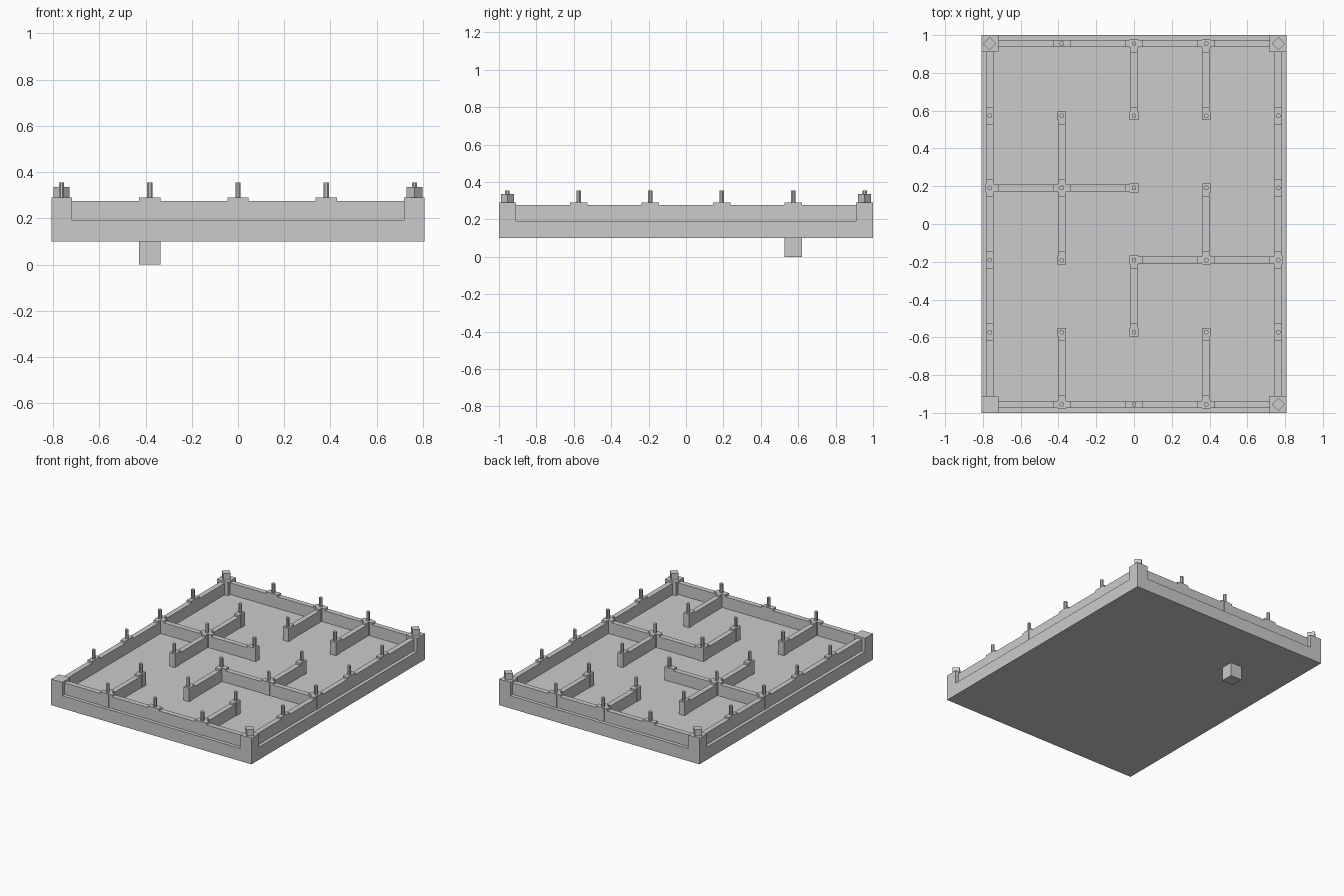
import bpy, bmesh, math
from mathutils import Matrix

cube = bpy.data.objects.get("Cube")
if cube:
    bpy.data.objects.remove(cube, do_unlink=True)

# One plain grey for everything
grey = bpy.data.materials.new("plain grey")
grey.use_nodes = True
colour = (0.6, 0.6, 0.6, 1)
grey.diffuse_color = colour
grey.node_tree.nodes["Principled BSDF"].inputs["Base Color"].default_value = colour

HX, HY = 0.808, 1.0              # half size of the base
STEP = 0.382                     # grid spacing
X = [STEP * i for i in (-2, -1, 0, 1, 2)]
Y = [STEP * (i - 2.5) for i in range(6)]
BOTTOM, FLOOR, WALL_TOP, CAP_TOP = 0.1, 0.192, 0.276, 0.29
HALF = 0.019                     # half wall thickness


def add_box(bm, x0, x1, y0, y1, z0, z1):
    m = Matrix.Translation(((x0 + x1) / 2, (y0 + y1) / 2, (z0 + z1) / 2))
    bmesh.ops.create_cube(bm, size=1, matrix=m @ Matrix.Diagonal((x1 - x0, y1 - y0, z1 - z0, 1)))


def add_prism(bm, x, y, z0, z1, radius, sides, turn=0):
    m = Matrix.Translation((x, y, (z0 + z1) / 2)) @ Matrix.Rotation(turn, 4, 'Z')
    bmesh.ops.create_cone(bm, cap_ends=True, segments=sides, radius1=radius,
                          radius2=radius, depth=z1 - z0, matrix=m)


def finish(name, bm):
    me = bpy.data.meshes.new(name)
    bm.to_mesh(me)
    bm.free()
    me.materials.append(grey)
    ob = bpy.data.objects.new(name, me)
    bpy.context.collection.objects.link(ob)
    return ob


# Base slab and the square peg below it
bm = bmesh.new()
add_box(bm, -HX, HX, -HY, HY, BOTTOM, FLOOR)
finish("base_slab", bm)
bm = bmesh.new()
add_box(bm, X[1] - 0.046, X[1] + 0.046, Y[4] - 0.046, Y[4] + 0.046, 0, BOTTOM)
finish("bottom_peg", bm)

# Corner blocks, with diamond pegs on all but one
blocks, pegs = bmesh.new(), bmesh.new()
for sx in (-1, 1):
    for sy in (-1, 1):
        xs, ys = sorted((sx * HX, sx * 0.718)), sorted((sy * HY, sy * 0.91))
        add_box(blocks, *xs, *ys, BOTTOM, CAP_TOP)
        if (sx, sy) != (-1, -1):
            add_prism(pegs, sx * X[4], sy * Y[5], CAP_TOP, 0.336, 0.035, 4)
finish("corner_blocks", blocks)
finish("corner_pegs", pegs)

# Walls as grid runs: column, row to column, row
perimeter = [(0, 0, 4, 0), (0, 5, 4, 5), (0, 0, 0, 5), (4, 0, 4, 5)]
inner = [(2, 4, 2, 5), (3, 4, 3, 5), (1, 2, 1, 4), (0, 3, 2, 3), (3, 2, 3, 3),
         (2, 2, 4, 2), (2, 1, 2, 2), (1, 0, 1, 1), (3, 0, 3, 1)]
arms = {}                        # wall directions leaving each grid node
for name, runs in (("outer_walls", perimeter), ("maze_walls", inner)):
    bm = bmesh.new()
    for a, b, c, d in runs:
        add_box(bm, X[a] - HALF, X[c] + HALF, Y[b] - HALF, Y[d] + HALF, FLOOR, WALL_TOP)
        dx, dy = int(c > a), int(d > b)
        for k in range(max(c - a, d - b)):
            p, q = (a + k * dx, b + k * dy), (a + k * dx + dx, b + k * dy + dy)
            arms.setdefault(p, set()).add((dx, dy))
            arms.setdefault(q, set()).add((-dx, -dy))
    finish(name, bm)

# Node posts, caps along the wall directions, and pins
posts, caps, pins = bmesh.new(), bmesh.new(), bmesh.new()
for (i, j), dirs in arms.items():
    if i in (0, 4) and j in (0, 5):
        continue
    x, y = X[i], Y[j]
    straight = len(dirs) == 2 and (i in (0, 4) or j in (0, 5))
    if not straight:
        add_box(posts, x - 0.023, x + 0.023, y - 0.023, y + 0.023, FLOOR, CAP_TOP)
    for dx, dy in dirs:
        ex, ey = x + dx * 0.046, y + dy * 0.046
        w, v = (HALF if dy else 0), (HALF if dx else 0)
        add_box(caps, min(x, ex) - w, max(x, ex) + w, min(y, ey) - v, max(y, ey) + v,
                WALL_TOP, CAP_TOP)
    add_prism(pins, x, y, CAP_TOP, 0.355, 0.0125, 8, math.pi / 8)
finish("node_posts", posts)
finish("node_caps", caps)
finish("node_pins", pins)
